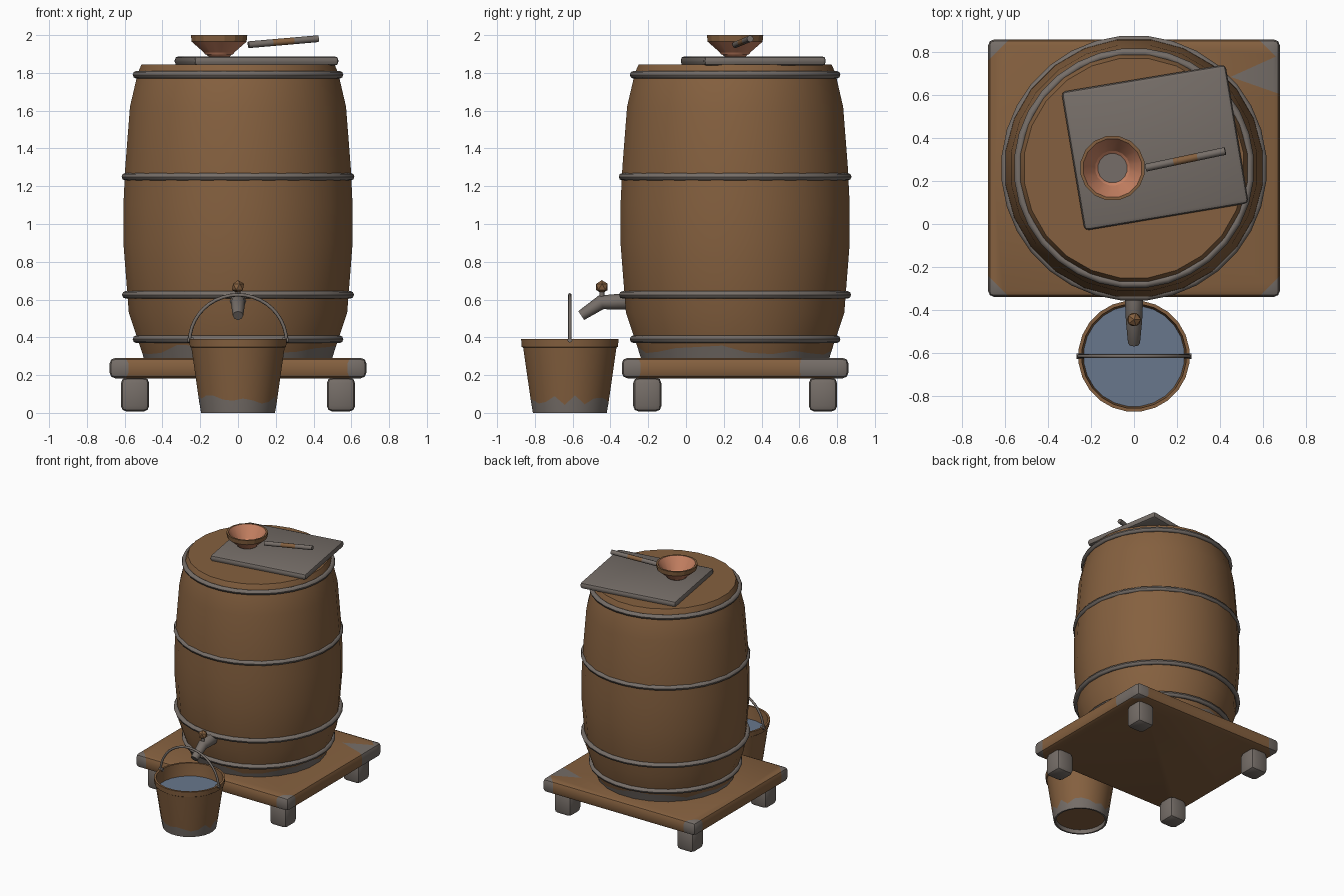
import bpy, bmesh, math, random
from mathutils import Vector, Matrix

if "Cube" in bpy.data.objects:
    bpy.data.objects.remove(bpy.data.objects["Cube"])

random.seed(4)

def mat(name, c):
    m = bpy.data.materials.new(name)
    m.diffuse_color = (*c, 1)
    m.use_nodes = True
    m.node_tree.nodes["Principled BSDF"].inputs["Base Color"].default_value = m.diffuse_color
    return m

WOOD = mat("brown_wood", (0.235, 0.118, 0.050))
GREY = mat("worn_grey", (0.180, 0.155, 0.138))
COPPER = mat("copper", (0.58, 0.225, 0.125))
WATER = mat("water_blue", (0.140, 0.185, 0.265))

def finish(name, bm, mats, angle=35):
    bmesh.ops.recalc_face_normals(bm, faces=bm.faces)
    me = bpy.data.meshes.new(name)
    bm.to_mesh(me)
    bm.free()
    for m in mats:
        me.materials.append(m)
    me.shade_smooth()
    me.set_sharp_from_angle(angle=math.radians(angle))
    ob = bpy.data.objects.new(name, me)
    bpy.context.collection.objects.link(ob)
    return ob

def lathe(name, prof, x, y, seg, mats, idx=None, jag=None, amp=0.0, angle=35):
    """Spin (radius, z) points; idx = material per band, jag = ring with uneven height."""
    bm = bmesh.new()
    rings = []
    for k, (r, z) in enumerate(prof):
        if r == 0:
            rings.append([bm.verts.new((x, y, z))] * seg)
            continue
        ring = []
        for i in range(seg):
            a = 2 * math.pi * (i + 0.5) / seg
            rr, zz = r, z
            if k == jag:
                d = random.uniform(-amp, amp)
                zz += d
                rr += d * (prof[k+1][0] - r) / (prof[k+1][1] - z)
            ring.append(bm.verts.new((x + rr * math.cos(a), y + rr * math.sin(a), zz)))
        rings.append(ring)
    for k in range(len(prof) - 1):
        a, b = rings[k], rings[k + 1]
        for i in range(seg):
            j = (i + 1) % seg
            f = bm.faces.new(list(dict.fromkeys((a[i], a[j], b[j], b[i]))))
            f.material_index = idx[k] if idx else 0
    return finish(name, bm, mats, angle)

def tube(name, pts, radii, seg, mats, idx=None):
    """Sweep a round section along points, with capped ends."""
    bm = bmesh.new()
    rings = []
    pts = [Vector(p) for p in pts]
    for k, p in enumerate(pts):
        t = (pts[min(k + 1, len(pts) - 1)] - pts[max(k - 1, 0)]).normalized()
        q = t.to_track_quat('Z', 'Y')
        rings.append([bm.verts.new(p + q @ Vector((radii[k] * math.cos(2 * math.pi * i / seg),
                                                   radii[k] * math.sin(2 * math.pi * i / seg), 0)))
                      for i in range(seg)])
    for k in range(len(pts) - 1):
        for i in range(seg):
            j = (i + 1) % seg
            f = bm.faces.new((rings[k][i], rings[k][j], rings[k + 1][j], rings[k + 1][i]))
            f.material_index = idx[k] if idx else 0
    bm.faces.new(rings[0])
    bm.faces.new(rings[-1])
    return finish(name, bm, mats, 50)

def box_bm(c, size, bevel, rot=0, seg=2):
    bm = bmesh.new()
    bmesh.ops.create_cube(bm, size=1)
    bmesh.ops.scale(bm, vec=size, verts=bm.verts)
    bmesh.ops.bevel(bm, geom=bm.edges[:], offset=bevel, segments=seg, profile=0.5, affect='EDGES')
    bmesh.ops.transform(bm, matrix=Matrix.Translation(c) @ Matrix.Rotation(rot, 4, 'Z'), verts=bm.verts)
    return bm

CY = 0.26   # barrel and platform centre

# Platform with worn corners and a worn wedge on the right edge
bm = box_bm((0, CY, 0.237), (1.36, 1.2, 0.108), 0.03)
def cut(co, no):
    bmesh.ops.bisect_plane(bm, geom=bm.verts[:] + bm.edges[:] + bm.faces[:], plane_co=co, plane_no=no)
CORNER = 1.18
for sx in (-1, 1):
    for sy in (-1, 1):
        cut((sx * (CORNER - 0.6), CY + sy * 0.6, 0), (sx, sy, 0))
apex = Vector((0.45, 0.685, 0))
cut(apex, (0.35, 1, 0))
cut(apex, (-0.45, 1, 0))
for f in bm.faces:
    c = f.calc_center_median()
    d = c - apex
    wedge = 0.35 * d.x + d.y > 0 and -0.45 * d.x + d.y < 0 and d.x > 0 and c.z > 0.2
    if abs(c.x) + abs(c.y - CY) > CORNER or wedge:
        f.material_index = 1
finish("platform", bm, [WOOD, GREY])

# Platform feet
for n, (x, y) in enumerate([(sx * 0.545, CY + sy * 0.465) for sx in (-1, 1) for sy in (-1, 1)]):
    finish(f"platform_foot_{n + 1}", box_bm((x, y, 0.097), (0.15, 0.15, 0.18), 0.03), [GREY])

# Barrel with a worn grey lower edge
lathe("barrel", [(0, 0.28), (0.50, 0.28), (0.517, 0.335), (0.583, 0.53), (0.612, 0.90), (0.612, 1.10),
                 (0.602, 1.30), (0.577, 1.62), (0.535, 1.80), (0.515, 1.845), (0, 1.845)],
      0, CY, 24, [WOOD, GREY], [1, 1] + [0] * 8, jag=2, amp=0.03)

# Barrel hoops
for n, (z, r) in enumerate([(0.39, 0.541), (0.625, 0.598), (1.25, 0.60), (1.79, 0.541)]):
    ring = [(r + 0.019 * math.cos(a), z + 0.02 * math.sin(a)) for a in
            [2 * math.pi * k / 8 for k in range(9)]]
    lathe(f"barrel_hoop_{n + 1}", ring, 0, CY, 32, [GREY], angle=60)

# Slab lying on the barrel
finish("lid_slab", box_bm((0.098, 0.356, 1.863), (0.775, 0.655, 0.05), 0.02, math.radians(9.5)), [GREY])

# Bowl
lathe("bowl", [(0, 1.885), (0.055, 1.885), (0.148, 1.965), (0.152, 2.0), (0.138, 2.0), (0.075, 1.897), (0, 1.897)],
      -0.10, 0.26, 16, [WOOD, COPPER, GREY], [1, 1, 0, 0, 1, 2], angle=20)

# Stick resting against the bowl, with a brown grip
a, b = Vector((0.055, 0.262, 1.949)), Vector((0.425, 0.34, 1.981))
tube("stick", [a.lerp(b, t) for t in (0, 0.35, 0.65, 1)], [0.018] * 4, 8, [GREY, WOOD], [0, 1, 0])

# Tap with its knob
tube("tap_spout", [(0, -0.32, 0.59), (0, -0.36, 0.588), (0, -0.45, 0.585), (0, -0.555, 0.515)],
     [0.043, 0.042, 0.038, 0.028], 8, [GREY])
tube("tap_stem", [(0, -0.445, 0.60), (0, -0.445, 0.65)], [0.013, 0.013], 8, [GREY])
bm = bmesh.new()
bmesh.ops.create_icosphere(bm, subdivisions=1, radius=0.036, matrix=Matrix.Translation((0, -0.445, 0.667)))
finish("tap_knob", bm, [WOOD], 20)

# Bucket: recessed underside, worn foot, lip and inner wall
BY = -0.615
lathe("bucket", [(0, 0.03), (0.18, 0.03), (0.184, 0.0), (0.197, 0.0), (0.209, 0.07), (0.249, 0.345), (0.257, 0.35),
                 (0.26, 0.39), (0.244, 0.39), (0.234, 0.27), (0.185, 0.04), (0, 0.04)],
      0, BY, 24, [WOOD, GREY], [0, 1, 1, 1] + [0] * 7, jag=4, amp=0.03)

# Water in the bucket
lathe("bucket_water", [(0.236, 0.29), (0, 0.29)], 0, BY, 24, [WATER])

# Bucket handle
arc = [(0.257 * math.cos(math.pi * k / 20), BY, 0.375 + 0.25 * math.sin(math.pi * k / 20)) for k in range(21)]
tube("bucket_handle", arc, [0.009] * 21, 8, [GREY])
for s in (-1, 1):
    tube("handle_pivot_" + ("left" if s < 0 else "right"),
         [(s * 0.235, BY, 0.385), (s * 0.268, BY, 0.385)], [0.013, 0.013], 8, [GREY])
